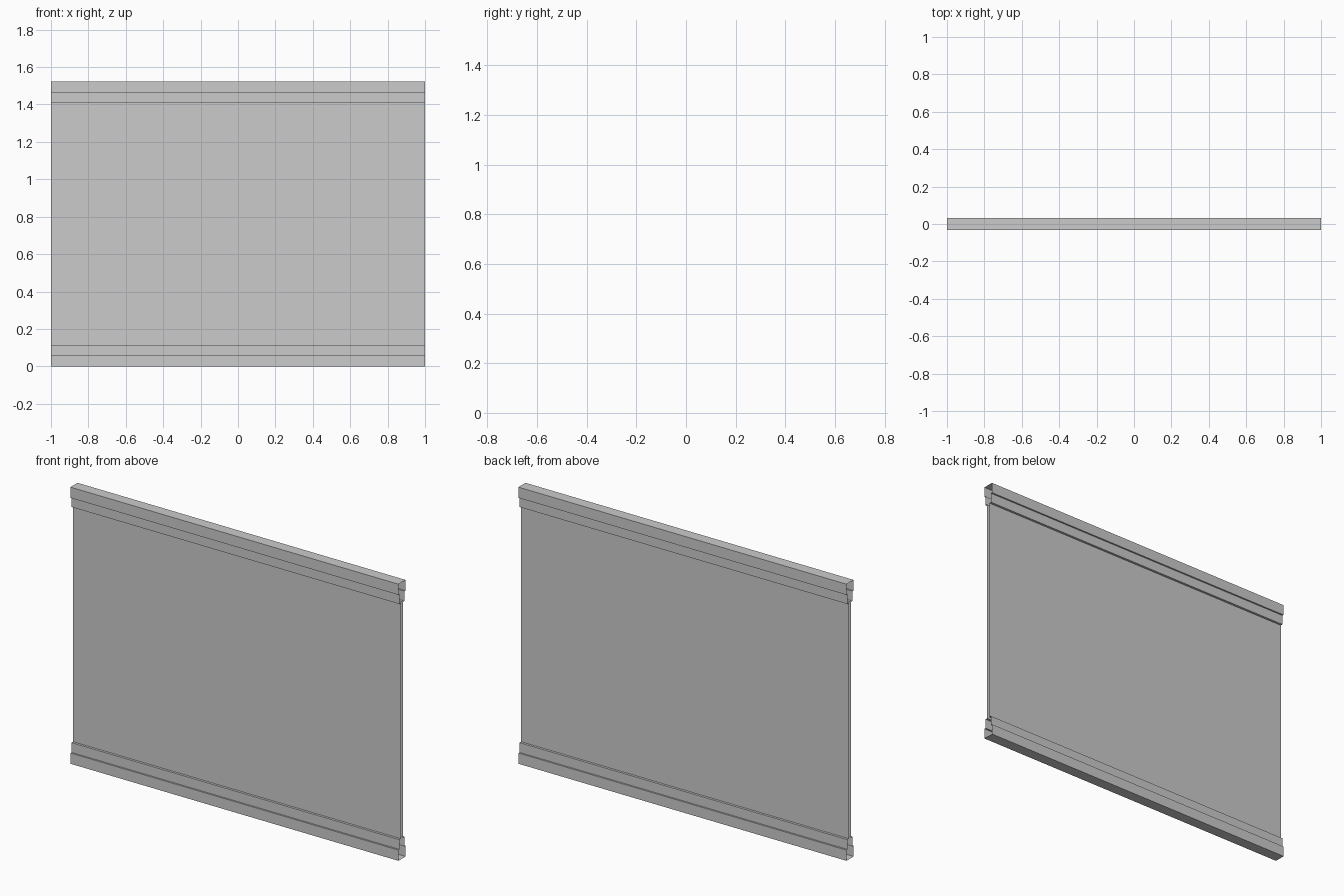
import bpy, bmesh

if "Cube" in bpy.data.objects:
    bpy.data.objects.remove(bpy.data.objects["Cube"])

# Hollow, open-ended extrusion: stepped rails around a thin double-skin panel
X = 1.0                              # half length
OUT, MID, SKIN = 0.031, 0.022, 0.009   # half depths of rail, step, panel
H, STEP1, STEP2 = 1.524, 0.059, 0.113  # total height, step heights


def sweep(name, points, flip=False):
    """Extrude an open (y, z) profile along x, leaving the ends open."""
    bm = bmesh.new()
    left = [bm.verts.new((-X, y, z)) for y, z in points]
    right = [bm.verts.new((X, y, z)) for y, z in points]
    for i in range(len(points) - 1):
        bm.faces.new((left[i], left[i + 1], right[i + 1], right[i]))
    if flip:
        bmesh.ops.reverse_faces(bm, faces=bm.faces[:])
    mesh = bpy.data.meshes.new(name)
    bm.to_mesh(mesh)
    bm.free()
    obj = bpy.data.objects.new(name, mesh)
    bpy.context.collection.objects.link(obj)
    return obj


# Stepped half profile, mirrored front to back
half = [(-SKIN, STEP2), (-MID, STEP2), (-MID, STEP1), (-OUT, STEP1), (-OUT, 0)]
rail = half + [(-y, z) for y, z in reversed(half)]

# Bottom rail, and its upside-down twin on top
sweep("bottom_rail", rail, flip=True)
sweep("top_rail", [(y, H - z) for y, z in rail])

# Front and back skins of the panel
sweep("front_panel", [(-SKIN, STEP2), (-SKIN, H - STEP2)])
sweep("back_panel", [(SKIN, STEP2), (SKIN, H - STEP2)], flip=True)

# Face normals: front skin must look towards -y, back skin towards +y
for name, sign in (("front_panel", -1), ("back_panel", 1),
                   ("bottom_rail", None), ("top_rail", None)):
    mesh = bpy.data.objects[name].data
    if sign is None:
        # The rail's widest horizontal face is the outer cap
        cap = mesh.polygons[len(half) - 1]
        wrong = cap.normal.z * (-1 if name == "bottom_rail" else 1) < 0
    else:
        wrong = mesh.polygons[0].normal.y * sign < 0
    if wrong:
        mesh.flip_normals()
